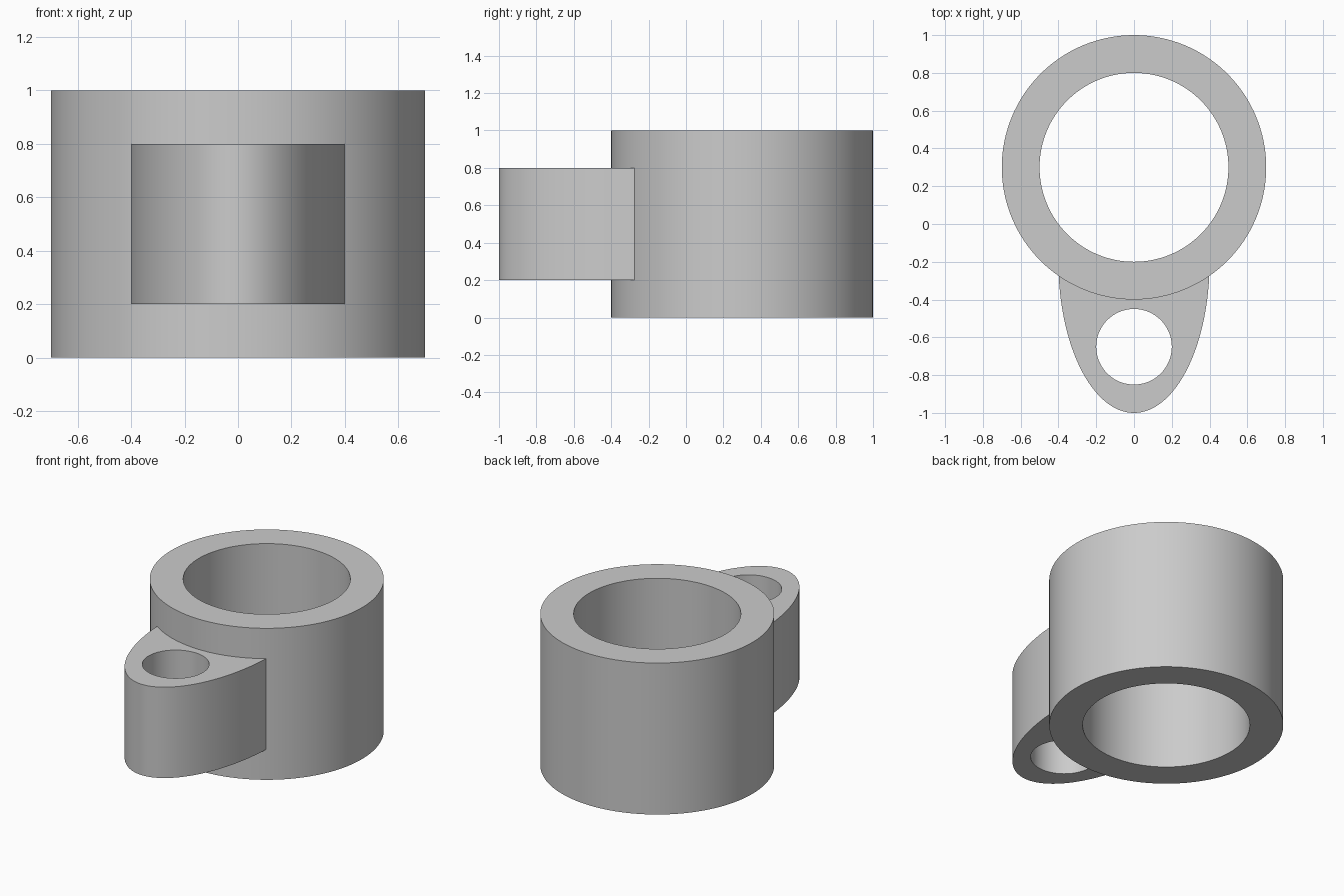
import bpy

old = bpy.data.objects.get("Cube")
if old:
    bpy.data.objects.remove(old, do_unlink=True)

grey = bpy.data.materials.new("plain grey")
grey.use_nodes = True
COLOUR = (0.6, 0.6, 0.6, 1)
grey.diffuse_color = COLOUR
grey.node_tree.nodes["Principled BSDF"].inputs["Base Color"].default_value = COLOUR


def cylinder(name, y, rx, ry, z0, z1):
    """Upright cylinder with an elliptical section."""
    bpy.ops.mesh.primitive_cylinder_add(
        vertices=128, radius=1, depth=1, location=(0, y, (z0 + z1) / 2))
    obj = bpy.context.object
    obj.name = name
    obj.scale = (rx, ry, z1 - z0)
    bpy.ops.object.transform_apply(location=True, rotation=False, scale=True)
    obj.data.materials.append(grey)
    return obj


def combine(target, tool, operation):
    """Apply a boolean and discard the tool."""
    mod = target.modifiers.new(operation.lower(), "BOOLEAN")
    mod.operation = operation
    mod.solver = "EXACT"
    mod.object = tool
    bpy.context.view_layer.objects.active = target
    bpy.ops.object.modifier_apply(modifier=mod.name)
    bpy.data.objects.remove(tool, do_unlink=True)


# Round sleeve with an elliptical lug growing out of its front
body = cylinder("sleeve_with_lug", 0.3, 0.7, 0.7, 0, 1)
combine(body, cylinder("lug", -0.2, 0.4, 0.8, 0.2, 0.8), "UNION")

# Main bore and the smaller lug hole
combine(body, cylinder("bore_cutter", 0.3, 0.5, 0.5, -0.1, 1.1), "DIFFERENCE")
combine(body, cylinder("lug_hole_cutter", -0.65, 0.2, 0.2, 0.1, 0.9), "DIFFERENCE")

# Smooth walls, crisp rims
bpy.ops.object.select_all(action="DESELECT")
body.select_set(True)
bpy.context.view_layer.objects.active = body
bpy.ops.object.shade_smooth_by_angle(angle=0.5)
